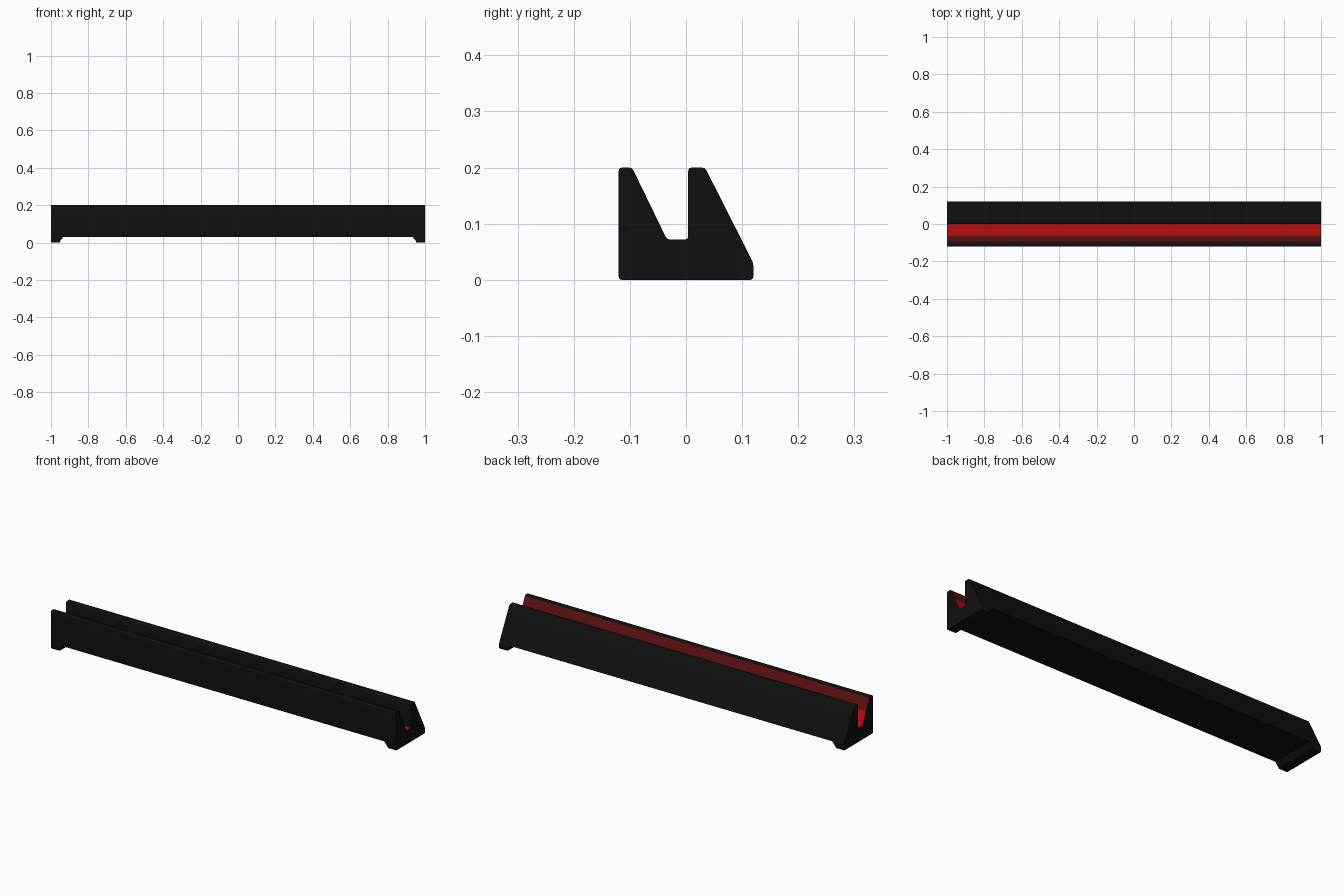
import bpy, bmesh
from mathutils import Vector

cube = bpy.data.objects.get("Cube")
if cube:
    bpy.data.objects.remove(cube)


def material(name, color):
    m = bpy.data.materials.new(name)
    m.use_nodes = True
    m.diffuse_color = (*color, 1)
    m.node_tree.nodes["Principled BSDF"].inputs["Base Color"].default_value = (*color, 1)
    return m


black = material("black plastic", (0.005, 0.005, 0.005))
red = material("bright red", (0.48, 0.004, 0.004))
dark_red = material("dark red", (0.11, 0.005, 0.005))


def rounded(points, radius, steps=3):
    """Round each corner of a closed 2D profile; straight points stay as they are."""
    out = []
    for i, p in enumerate(points):
        p = Vector(p)
        a = (Vector(points[i - 1]) - p).normalized()
        b = (Vector(points[(i + 1) % len(points)]) - p).normalized()
        if a.dot(b) < -0.99:
            out.append(p)
            continue
        for k in range(steps + 1):
            t = k / steps
            out.append(p + a * radius * (1 - t) ** 2 + b * radius * t ** 2)
    return out


def extrude(name, verts, offset, mats):
    """Extrude one closed outline along an offset."""
    bm = bmesh.new()
    face = bm.faces.new([bm.verts.new(v) for v in verts])
    new = bmesh.ops.extrude_face_region(bm, geom=[face])["geom"]
    bmesh.ops.translate(bm, vec=offset,
                        verts=[v for v in new if isinstance(v, bmesh.types.BMVert)])
    bmesh.ops.recalc_face_normals(bm, faces=bm.faces)
    mesh = bpy.data.meshes.new(name)
    bm.to_mesh(mesh)
    bm.free()
    for m in mats:
        mesh.materials.append(m)
    obj = bpy.data.objects.new(name, mesh)
    bpy.context.collection.objects.link(obj)
    return obj


# Slotted rail: upright front wall, groove, and rear wall with a sloping back
profile = [(-0.12, 0), (0.12, 0), (0.12, 0.03), (0.034, 0.2), (0.004, 0.2),
           (0.004, 0.072), (-0.034, 0.072), (-0.065, 0.136), (-0.096, 0.2), (-0.12, 0.2)]
rail = extrude("slotted_rail", [(-1, y, z) for y, z in rounded(profile, 0.006)],
               (2, 0, 0), [black, red, dark_red])

# Groove lining: bright red below, dark red on the upper slope
for f in rail.data.polygons:
    y, z = f.center.y, f.center.z
    in_groove = -0.1 < y < 0.001 and 0.07 < z < 0.19
    if in_groove and abs(f.normal.x) < 0.5 and f.normal.z > 0.1:
        f.material_index = 2 if z > 0.136 else 1

# Underside recess that leaves a foot at each end
recess = [(-0.953, -0.02), (-0.953, 0.006), (-0.933, 0.031),
          (0.933, 0.031), (0.953, 0.006), (0.953, -0.02)]
cutter = extrude("underside_cutter", [(x, -0.2, z) for x, z in recess], (0, 0.4, 0), [black])
cutter.hide_render = True
cutter.hide_viewport = True
cut = rail.modifiers.new("underside_recess", 'BOOLEAN')
cut.operation = 'DIFFERENCE'
cut.solver = 'EXACT'
cut.object = cutter

# Smooth the small corner radii, keep the main edges sharp
bpy.context.view_layer.objects.active = rail
rail.select_set(True)
bpy.ops.object.modifier_apply(modifier=cut.name)
bpy.data.objects.remove(cutter)
bpy.ops.object.shade_smooth_by_angle(angle=0.6)
